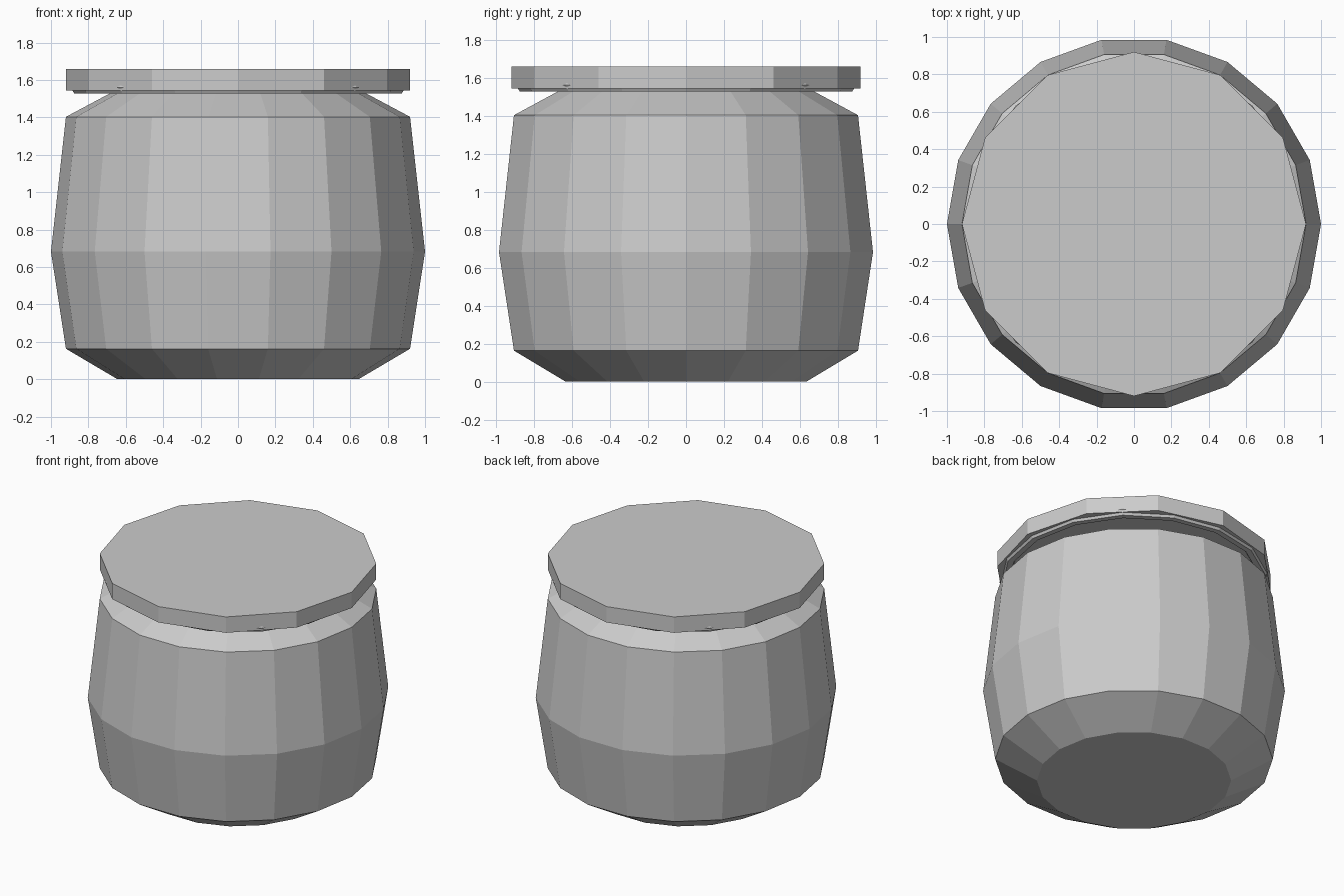
import bpy
import bmesh
from math import cos, sin, tau

if "Cube" in bpy.data.objects:
    bpy.data.objects.remove(bpy.data.objects["Cube"])


def finish(name, bm):
    bmesh.ops.recalc_face_normals(bm, faces=bm.faces)
    mesh = bpy.data.meshes.new(name)
    bm.to_mesh(mesh)
    bm.free()
    obj = bpy.data.objects.new(name, mesh)
    bpy.context.collection.objects.link(obj)
    return obj


def lathe(name, profile, sides, closed=False):
    """Turn a (radius, height) profile around z; cap the ends or close the loop."""
    bm = bmesh.new()
    rings = [[bm.verts.new((r * cos(tau * i / sides), r * sin(tau * i / sides), z))
              for i in range(sides)] for r, z in profile]
    pairs = list(zip(rings, rings[1:]))
    if closed:
        pairs.append((rings[-1], rings[0]))
    else:
        bm.faces.new(rings[0])
        bm.faces.new(rings[-1])
    for a, b in pairs:
        for i in range(sides):
            j = (i + 1) % sides
            bm.faces.new((a[i], a[j], b[j], b[i]))
    return finish(name, bm)


# Rounded pot body, 18 sides
lathe("jar_body", [(0.644, 0), (0.92, 0.163), (1.0, 0.682), (0.92, 1.403), (0.644, 1.55)], 18)

# Flat lid, 12 sides
lathe("lid", [(0.92, 1.544), (0.92, 1.66)], 12)

# Sealing ring under the lid: six-sided tube, poking slightly through the lid's diagonal faces
tube = [(0.856 + 0.039 * cos(tau * k / 6), 1.561 + 0.039 * sin(tau * k / 6)) for k in range(6)]
lathe("seal_ring", tube, 16, closed=True)
